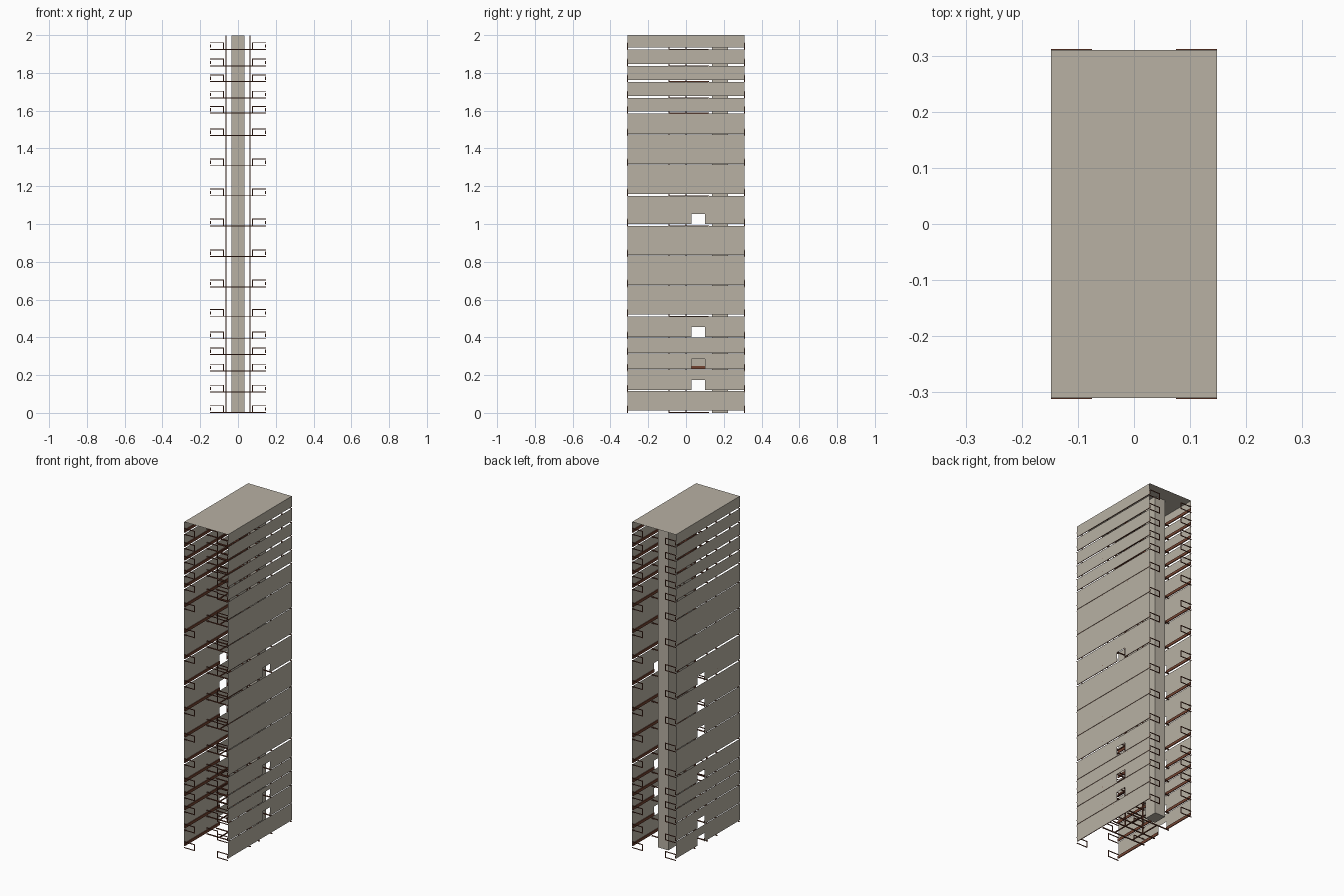
import bpy, bmesh

cube = bpy.data.objects.get("Cube")
if cube:
    bpy.data.objects.remove(cube, do_unlink=True)


def material(name, rgb):
    m = bpy.data.materials.new(name)
    m.use_nodes = True
    m.diffuse_color = (*rgb, 1)
    m.node_tree.nodes["Principled BSDF"].inputs["Base Color"].default_value = (*rgb, 1)
    return m


STONE = material("warm grey concrete", (0.48, 0.44, 0.37))
BROWN = material("red brown metal", (0.17, 0.055, 0.03))

HALF_X, HALF_Y, TOP = 0.148, 0.31, 2.0
DOOR_Y0, DOOR_Y1, DOOR_H = 0.03, 0.10, 0.053
BAR = 0.004
LEVELS = [0.012, 0.12, 0.232, 0.318, 0.402, 0.521, 0.677, 0.837, 1.0,
          1.159, 1.318, 1.477, 1.596, 1.677, 1.763, 1.847, 1.934]
OPEN_JOINTS = {5, 8, 9, 12, 13, 14, 15, 16}     # storeys with a wide joint below
DOORS = {1: {1, 2, 4, 8}, -1: {0, 1, 4, 6, 7, 8}}


def finish(name, bm, mat):
    me = bpy.data.meshes.new(name)
    bm.to_mesh(me)
    bm.free()
    me.materials.append(mat)
    ob = bpy.data.objects.new(name, me)
    bpy.context.collection.objects.link(ob)
    return ob


def box(bm, x0, x1, y0, y1, z0, z1):
    verts = bmesh.ops.create_cube(bm, size=1)["verts"]
    for v in verts:
        v.co.x = x1 if v.co.x > 0 else x0
        v.co.y = y1 if v.co.y > 0 else y0
        v.co.z = z1 if v.co.z > 0 else z0


def sheet(bm, side, x, y0, y1, z0, z1):
    # upright panel facing outwards
    pts = [(y0, z0), (y1, z0), (y1, z1), (y0, z1)]
    if side < 0:
        pts.reverse()
    bm.faces.new([bm.verts.new((side * x, y, z)) for y, z in pts])


# side walls made of storey panels with doorways, and skirting strips inside
for side, word in ((1, "left"), (-1, "right")):
    wall, skirting = bmesh.new(), bmesh.new()
    for i, z0 in enumerate(LEVELS):
        last = i + 1 == len(LEVELS)
        gap = 0.010 if i + 1 in OPEN_JOINTS else 0.003
        z1 = TOP if last else LEVELS[i + 1] - gap
        if i in DOORS[side]:
            spans = [(-HALF_Y, DOOR_Y0), (DOOR_Y1, HALF_Y)]
            sheet(wall, side, HALF_X, DOOR_Y0, DOOR_Y1, z0 + DOOR_H, z1)
        else:
            spans = [(-HALF_Y, HALF_Y)]
        for y0, y1 in spans:
            sheet(wall, side, HALF_X, y0, y1, z0, z1)
            xs = sorted((side * (HALF_X - 0.001), side * (HALF_X - 0.005)))
            box(skirting, *xs, y0, y1, z0, z0 + 0.017)
    finish(word + "_wall", wall, STONE)
    finish(word + "_skirting", skirting, BROWN)

# flat roof
bm = bmesh.new()
bm.faces.new([bm.verts.new((x, y, TOP)) for x, y in
              ((-HALF_X, -HALF_Y), (HALF_X, -HALF_Y), (HALF_X, HALF_Y), (-HALF_X, HALF_Y))])
finish("roof", bm, STONE)

# lift shaft
bm = bmesh.new()
box(bm, -0.035, 0.035, 0.138, 0.222, 0, TOP - 0.002)
finish("lift_shaft", bm, STONE)

# end and landing railings on every storey
rails = bmesh.new()
for z in LEVELS:
    for side in (1, -1):
        outer, inner = side * HALF_X, side * 0.075
        xs = sorted((outer, inner))
        post = sorted((inner, inner + side * BAR))
        for y in (-HALF_Y, -0.09, HALF_Y):
            y0, y1 = y - BAR / 2, y + BAR / 2
            box(rails, *xs, y0, y1, z + 0.024, z + 0.024 + BAR)
            box(rails, *xs, y0, y1, z - 0.012, z - 0.012 + BAR)
            box(rails, *post, y0, y1, z - 0.012, z + 0.026)
finish("railings", rails, BROWN)

# landing frames: cross beams and side bars
frames = bmesh.new()
for z in LEVELS:
    z0, z1 = z - 0.012, z - 0.007
    for y in (-0.09, 0.0, 0.12):
        box(frames, -HALF_X, HALF_X, y - 0.003, y + 0.003, z0, z1)
    for x in (-0.063, 0.063):
        box(frames, x - 0.003, x + 0.003, -0.09, 0.12, z0, z1)
finish("landing_frames", frames, BROWN)

# slender posts carrying the landings
posts = bmesh.new()
for x in (-0.063, 0.063):
    box(posts, x - 0.003, x + 0.003, -0.003, 0.003, 0, TOP - 0.002)
finish("landing_posts", posts, BROWN)
